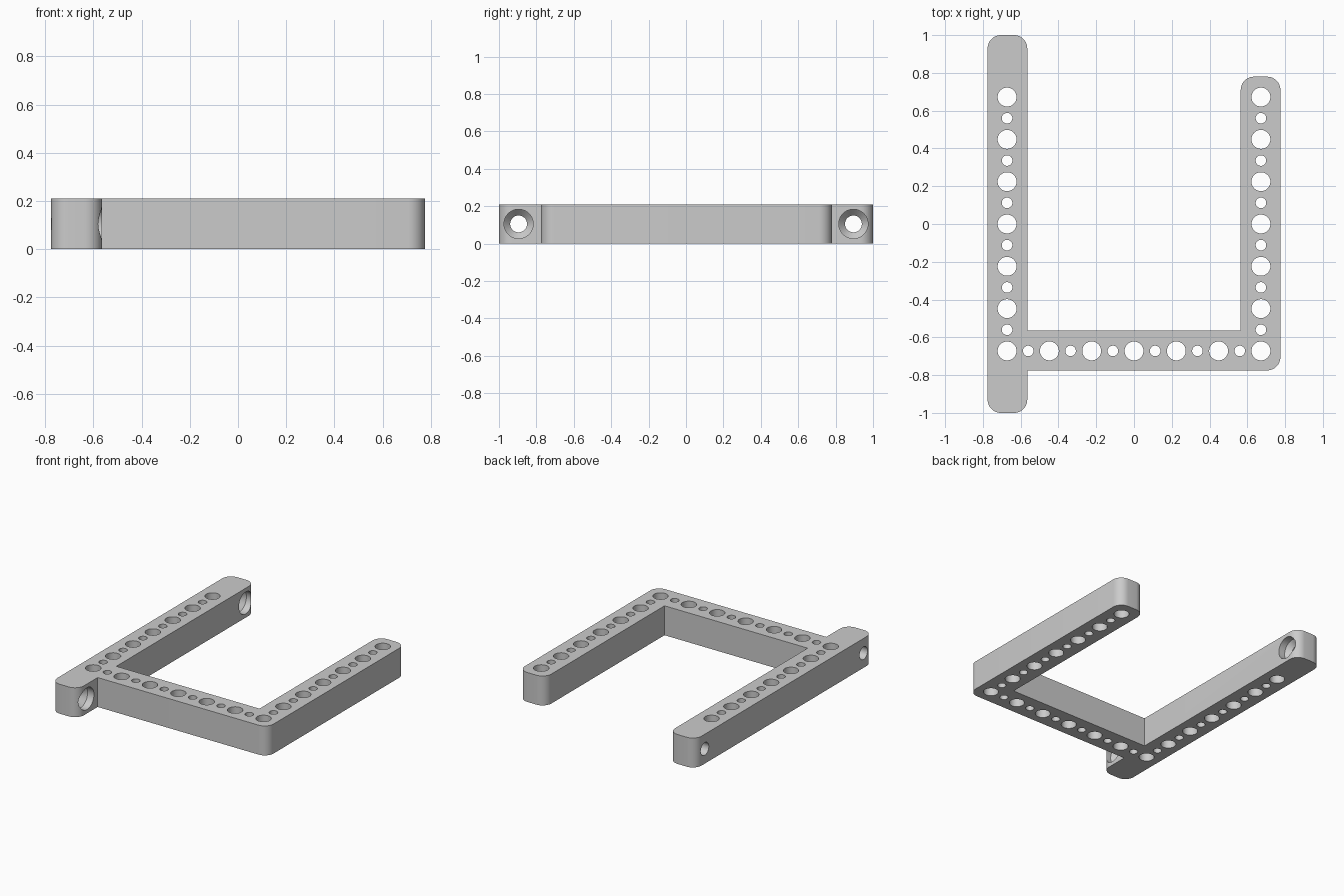
import bpy, bmesh
from math import cos, sin, pi
from mathutils import Vector, Matrix

if "Cube" in bpy.data.objects:
    bpy.data.objects.remove(bpy.data.objects["Cube"], do_unlink=True)

OUT, INN = 0.775, 0.565      # outer and inner faces of the arms
HEIGHT, CORNER = 0.21, 0.07
MID, PITCH = 0.672, 0.224    # hole line and hole spacing

grey = bpy.data.materials.new("plain grey")
grey.use_nodes = True
colour = (0.6, 0.6, 0.6, 1)
grey.diffuse_color = colour
grey.node_tree.nodes["Principled BSDF"].inputs["Base Color"].default_value = colour


def make_object(name, bm):
    bmesh.ops.recalc_face_normals(bm, faces=bm.faces)
    mesh = bpy.data.meshes.new(name)
    bm.to_mesh(mesh)
    bm.free()
    mesh.materials.append(grey)
    obj = bpy.data.objects.new(name, mesh)
    bpy.context.collection.objects.link(obj)
    return obj


def rounded(points, steps=10):
    """Outline with a tangent arc at each right-angled corner marked round."""
    result = []
    for i, (x, y, is_round) in enumerate(points):
        p = Vector((x, y, 0))
        if not is_round:
            result.append(p)
            continue
        a = (Vector((*points[i - 1][:2], 0)) - p).normalized() * CORNER
        b = (Vector((*points[(i + 1) % len(points)][:2], 0)) - p).normalized() * CORNER
        for k in range(steps + 1):
            t = k / steps * pi / 2
            result.append(p + a * (1 - sin(t)) + b * (1 - cos(t)))
    return result


def drill(bm, profile, matrix, sides=48):
    """Closed turned cutter from (radius, height) steps."""
    rings = [[bm.verts.new(matrix @ Vector((r * cos(2 * pi * k / sides),
                                            r * sin(2 * pi * k / sides), h)))
              for k in range(sides)] for r, h in profile]
    for low, high in zip(rings, rings[1:]):
        for k in range(sides):
            n = (k + 1) % sides
            bm.faces.new((low[k], low[n], high[n], high[k]))
    bm.faces.new(rings[0][::-1])
    bm.faces.new(rings[-1])


# Frame body: long arm, cross bar and short arm in one outline
outline = rounded([
    (-OUT, -1, True), (-INN, -1, True), (-INN, -OUT, False),
    (OUT, -OUT, True), (OUT, 0.78, True), (INN, 0.78, True),
    (INN, -INN, False), (-INN, -INN, False), (-INN, 1, True), (-OUT, 1, True)])
bm = bmesh.new()
base = bm.faces.new([bm.verts.new(p) for p in outline])
top = bmesh.ops.extrude_face_region(bm, geom=[base])["geom"]
bmesh.ops.translate(bm, vec=(0, 0, HEIGHT),
                    verts=[v for v in top if isinstance(v, bmesh.types.BMVert)])
frame = make_object("mounting_frame", bm)

# Vertical holes: alternating large and small along all three bars
spots = set()
for i in range(13):
    s = round(-MID + i * PITCH / 2, 3)
    radius = 0.028 if i % 2 else 0.05
    spots |= {(-MID, s, radius), (MID, s, radius), (s, -MID, radius)}
bm = bmesh.new()
for x, y, radius in sorted(spots):
    drill(bm, [(radius, -0.1), (radius, HEIGHT + 0.1)], Matrix.Translation((x, y, 0)))

# Countersunk cross holes at both ends of the long arm
for y in (-0.895, 0.895):
    drill(bm, [(0.045, -OUT - 0.1), (0.045, -INN - 0.085), (0.078, -INN - 0.05),
               (0.078, -INN + 0.1)],
          Matrix.Translation((0, y, HEIGHT / 2)) @ Matrix.Rotation(pi / 2, 4, 'Y'))
cutter = make_object("hole_cutter", bm)
cutter.hide_render = True

cut = frame.modifiers.new("holes", 'BOOLEAN')
cut.operation = 'DIFFERENCE'
cut.solver = 'EXACT'
cut.object = cutter

bpy.ops.object.select_all(action='DESELECT')
frame.select_set(True)
bpy.context.view_layer.objects.active = frame
bpy.ops.object.modifier_apply(modifier=cut.name)
bpy.data.objects.remove(cutter, do_unlink=True)
bpy.ops.object.shade_smooth_by_angle(angle=pi / 6)
